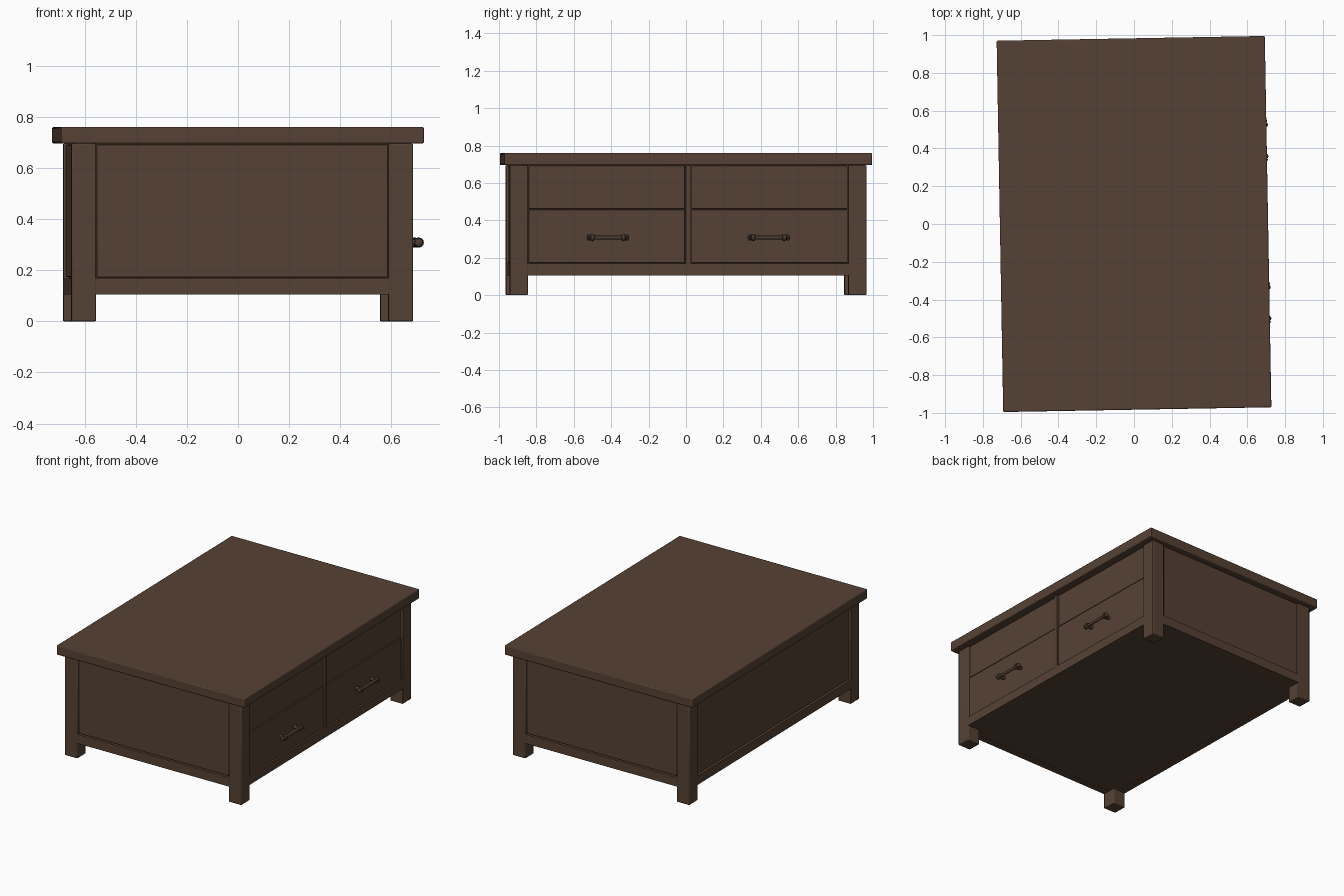
import bpy
import bmesh
import math
from mathutils import Matrix, Vector

cube = bpy.data.objects.get("Cube")
if cube:
    bpy.data.objects.remove(cube, do_unlink=True)

TURN = Matrix.Rotation(0.0177, 4, 'Z')   # whole table stands slightly turned
HALF_X, HALF_Y = 0.668, 0.953            # body half sizes
LEG = 0.096
TOP_Z, FLOOR_Z, RAIL_Z = 0.695, 0.105, 0.168
RECESS = 0.011                           # panels sit behind the frame


def material(name, colour):
    m = bpy.data.materials.new(name)
    m.use_nodes = True
    m.diffuse_color = colour
    m.node_tree.nodes["Principled BSDF"].inputs["Base Color"].default_value = colour
    return m


wood = material("brown_wood", (0.093, 0.053, 0.034, 1))
metal = material("dark_bronze", (0.075, 0.044, 0.030, 1))


def finish(name, bm, mat, bevel=0):
    bmesh.ops.recalc_face_normals(bm, faces=bm.faces)
    bm.transform(TURN)
    mesh = bpy.data.meshes.new(name)
    bm.to_mesh(mesh)
    bm.free()
    mesh.materials.append(mat)
    ob = bpy.data.objects.new(name, mesh)
    bpy.context.collection.objects.link(ob)
    if bevel:
        mod = ob.modifiers.new("soft_edges", 'BEVEL')
        mod.width = bevel
        mod.segments = 2
    bpy.ops.object.select_all(action='DESELECT')
    ob.select_set(True)
    bpy.context.view_layer.objects.active = ob
    bpy.ops.object.shade_smooth_by_angle(angle=math.radians(35))
    return ob


def box(name, low, high, bevel=0):
    low, high = Vector(low), Vector(high)
    bm = bmesh.new()
    bmesh.ops.create_cube(bm, size=1)
    size = Matrix.Diagonal((high - low).to_4d())
    bm.transform(Matrix.Translation((low + high) / 2) @ size)
    return finish(name, bm, wood, bevel)


def lathe_y(bm, profile, centre, sides=12):
    # rings of (distance along y, radius), closed at both ends
    rings = []
    for along, radius in profile:
        rings.append([bm.verts.new(centre + Vector((
            radius * math.cos(math.tau * i / sides), along,
            radius * math.sin(math.tau * i / sides)))) for i in range(sides)])
    for a, b in zip(rings, rings[1:]):
        for i in range(sides):
            j = (i + 1) % sides
            bm.faces.new((a[i], a[j], b[j], b[i]))
    bm.faces.new(rings[0])
    bm.faces.new(rings[-1])


# Top slab and inner carcass
box("table_top", (-0.71, -0.983, TOP_Z), (0.71, 0.983, 0.76), 0.006)
inset = 0.022
box("carcass", (inset - HALF_X, inset - HALF_Y, FLOOR_Z + 0.001),
    (HALF_X - inset, HALF_Y - inset, TOP_Z))

# Corner legs
for sx, side in ((1, "left"), (-1, "right")):
    for sy, end in ((-1, "front"), (1, "back")):
        xs = sorted((sx * HALF_X, sx * (HALF_X - LEG)))
        ys = sorted((sy * HALF_Y, sy * (HALF_Y - LEG)))
        box(f"{end}_{side}_leg", (xs[0], ys[0], 0), (xs[1], ys[1], TOP_Z), 0.005)

# Bottom rails and end panels
ix, iy = HALF_X - LEG, HALF_Y - LEG
gap = 0.004
for s, end in ((-1, "front"), (1, "back")):
    def depth(outer, inner):
        return sorted((s * (HALF_Y - outer), s * (HALF_Y - inner)))
    a, b = depth(0.001, 0.05)
    box(f"{end}_rail", (-ix - 0.01, a, FLOOR_Z), (ix + 0.01, b, RAIL_Z))
    a, b = depth(RECESS, 0.04)
    box(f"{end}_panel", (gap - ix, a, RAIL_Z + gap), (ix - gap, b, TOP_Z - 0.003), 0.003)
for s, side in ((1, "left"), (-1, "right")):
    a, b = sorted((s * (HALF_X - 0.001), s * (HALF_X - 0.05)))
    box(f"{side}_rail", (a, -iy - 0.01, FLOOR_Z), (b, iy + 0.01, RAIL_Z))

# Plain long panel on the right side
box("right_panel", (RECESS - HALF_X, gap - iy, RAIL_Z + gap),
    (0.04 - HALF_X, iy - gap, TOP_Z - 0.003), 0.003)

# Drawer side: centre post, two drawers, two upper panels, two handles
post = 0.013
box("centre_post", (HALF_X - 0.04, -post, RAIL_Z - 0.01), (HALF_X - 0.002, post, TOP_Z), 0.002)
split = 0.46
half_handle = [(0, 0.010), (0.072, 0.010), (0.075, 0.018), (0.083, 0.020),
               (0.091, 0.018), (0.094, 0.012), (0.100, 0.017), (0.107, 0.015), (0.113, 0.006)]
profile = [(-y, r) for y, r in reversed(half_handle[1:])] + half_handle
for s, end in ((-1, "front"), (1, "back")):
    a, b = sorted((s * (post + gap), s * (iy - gap)))
    back, face = HALF_X - 0.04, HALF_X - RECESS
    box(f"{end}_drawer", (back, a, RAIL_Z + gap), (face + 0.004, b, split - 0.002), 0.003)
    box(f"{end}_upper_panel", (back, a, split + 0.002), (face, b, TOP_Z - 0.003), 0.003)
    bm = bmesh.new()
    centre = Vector((0.698, s * 0.43, 0.308))
    lathe_y(bm, profile, centre)
    for t in (-1, 1):
        spot = Matrix.Translation((0.677, centre.y + t * 0.083, centre.z))
        bmesh.ops.create_cone(bm, cap_ends=True, segments=12, radius1=0.013, radius2=0.011,
                              depth=0.042, matrix=spot @ Matrix.Rotation(math.pi / 2, 4, 'Y'))
    finish(f"{end}_handle", bm, metal)
